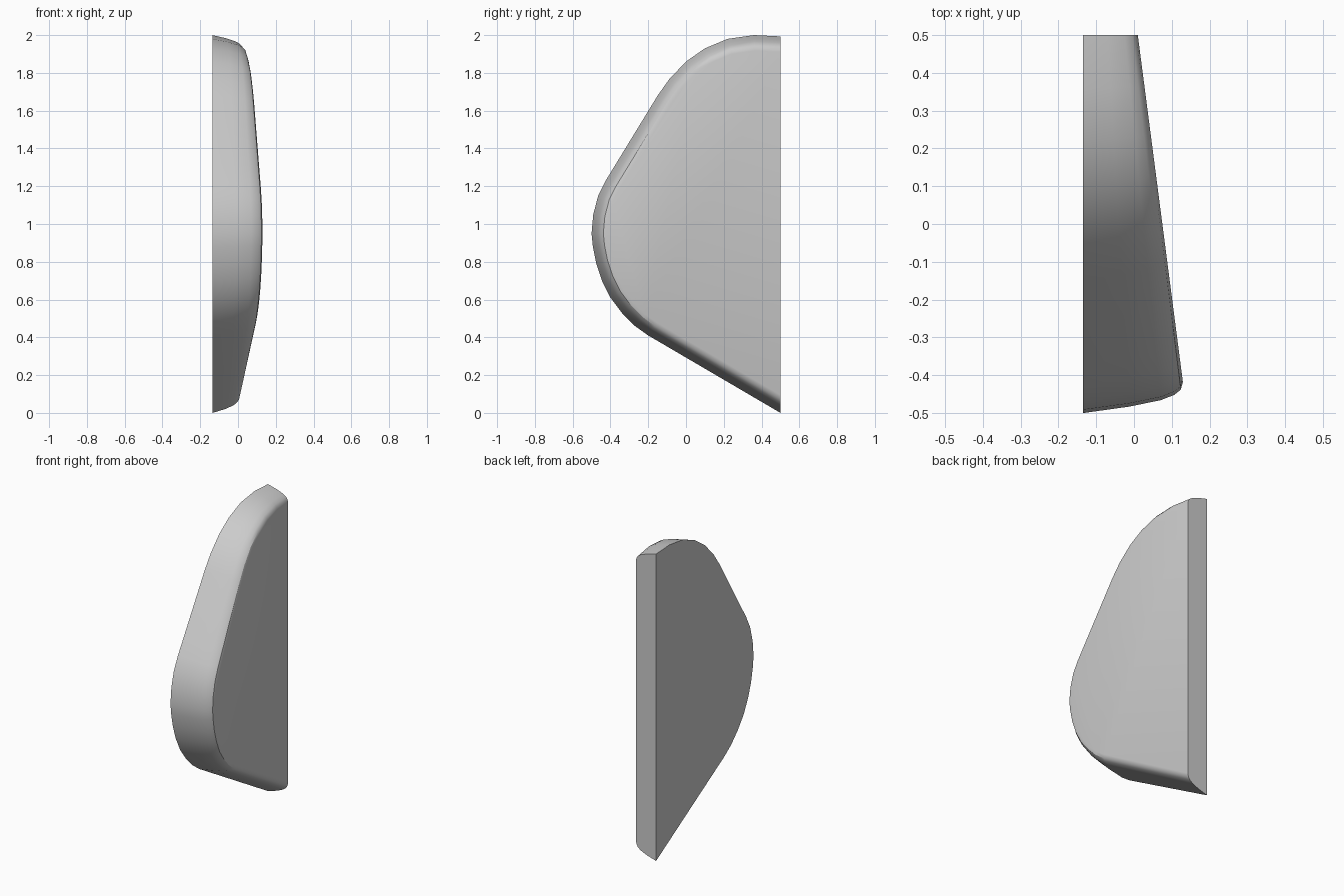
import bpy, bmesh, math
from mathutils import Vector

if "Cube" in bpy.data.objects:
    bpy.data.objects.remove(bpy.data.objects["Cube"])

BACK_Y, SIDE_X = 0.5, -0.135

# Side outline (y, z), from the bottom back corner round the nose to the top
outline = [Vector(p) for p in (
    (0.5, 0.0), (-0.2, 0.41), (-0.27, 0.46), (-0.34, 0.53), (-0.40, 0.61),
    (-0.445, 0.70), (-0.475, 0.79), (-0.493, 0.88), (-0.5, 0.95), (-0.491, 1.05),
    (-0.465, 1.15), (-0.425, 1.23), (-0.37, 1.32), (-0.15, 1.68), (-0.09, 1.765),
    (0.0, 1.86), (0.1, 1.93), (0.22, 1.98), (0.36, 2.0), (0.5, 1.993))]


def inward(a, b):
    d = (b - a).normalized()
    return Vector((d.y, -d.x))


def inset(points, amount):
    """Offset the outline inwards, keeping its two ends on the back plane."""
    result = []
    last = len(points) - 1
    for i, p in enumerate(points):
        if i in (0, last):
            n = inward(points[0], points[1]) if i == 0 else inward(points[-2], points[-1])
            result.append(p + Vector((0, amount / n.y)))
        else:
            n1, n2 = inward(points[i - 1], p), inward(p, points[i + 1])
            m = (n1 + n2).normalized()
            result.append(p + m * (amount / m.dot(n1)))
    return result


def face_x(y):
    """The broad outer face tapers towards the back."""
    return 0.01 + 0.13 * (BACK_Y - y)


# Loops from the flat inner side to the outer face: depth fraction, inset
levels = [(1, 0), (0.55, 0.017), (0.24, 0.034), (0.10, 0.048), (0.03, 0.062), (0, 0.082)]
bm = bmesh.new()
loops = []
for depth, amount in levels:
    loops.append([bm.verts.new((face_x(p.x) + depth * (SIDE_X - face_x(p.x)), p.x, p.y))
                  for p in inset(outline, amount)])

# Rounded rim
for a, b in zip(loops, loops[1:]):
    for i in range(len(a) - 1):
        bm.faces.new((a[i], a[i + 1], b[i + 1], b[i]))
# Inner side, outer face and flat back
bm.faces.new(loops[0])
bm.faces.new(loops[-1])
bm.faces.new([l[0] for l in loops] + [l[-1] for l in reversed(loops)])
bmesh.ops.recalc_face_normals(bm, faces=bm.faces)

mesh = bpy.data.meshes.new("rounded_side_panel")
bm.to_mesh(mesh)
bm.free()
panel = bpy.data.objects.new("rounded_side_panel", mesh)
bpy.context.collection.objects.link(panel)

grey = bpy.data.materials.new("light grey")
grey.diffuse_color = (0.6, 0.6, 0.6, 1)
grey.use_nodes = True
grey.node_tree.nodes["Principled BSDF"].inputs["Base Color"].default_value = grey.diffuse_color
mesh.materials.append(grey)

bpy.context.view_layer.objects.active = panel
panel.select_set(True)
bpy.ops.object.shade_smooth_by_angle(angle=math.radians(30))
